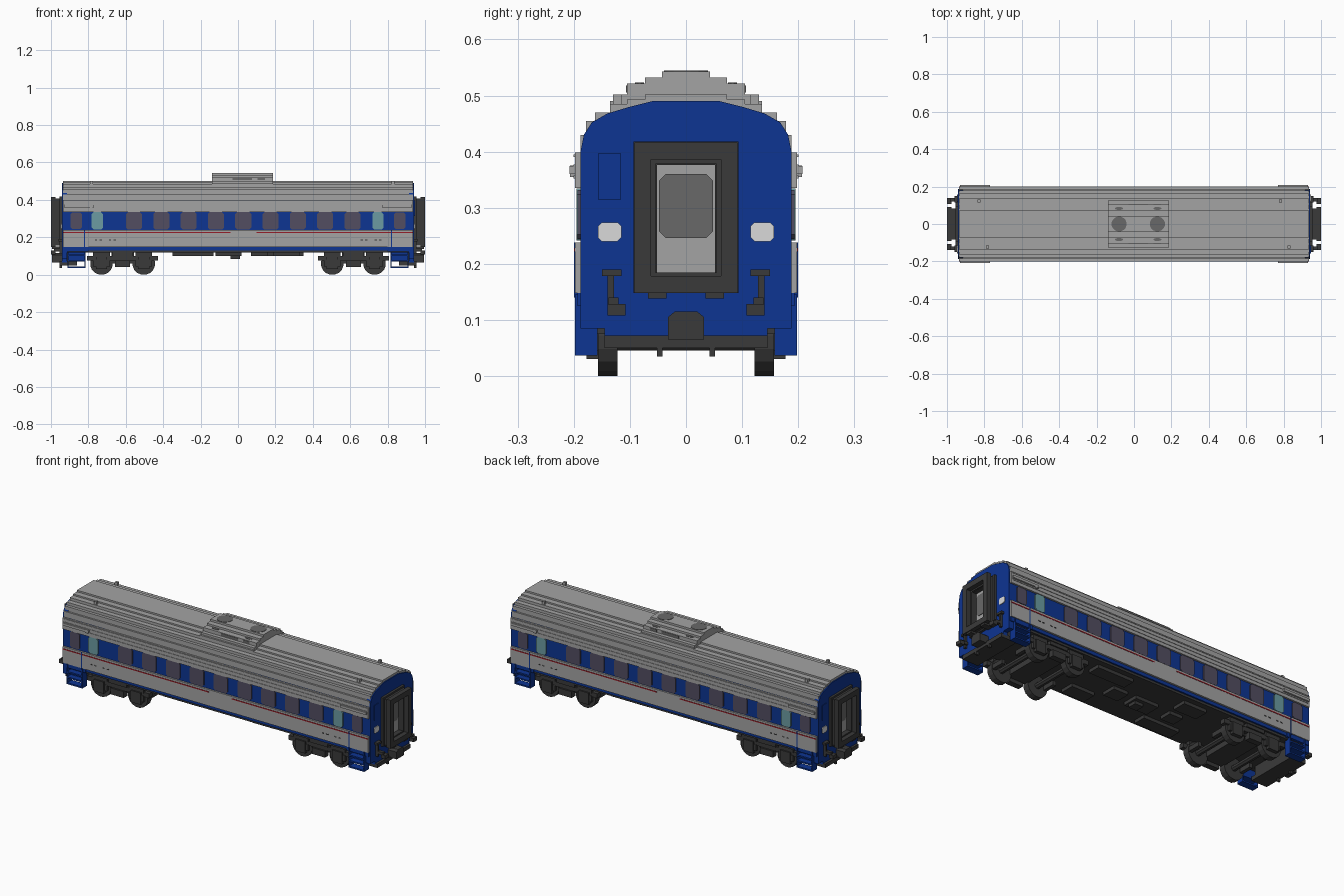
import bpy, bmesh, math
from mathutils import Matrix

cube = bpy.data.objects.get("Cube")
if cube:
    bpy.data.objects.remove(cube, do_unlink=True)


def material(name, r, g, b):
    m = bpy.data.materials.new(name)
    m.use_nodes = True
    m.diffuse_color = (r, g, b, 1)
    m.node_tree.nodes["Principled BSDF"].inputs["Base Color"].default_value = (r, g, b, 1)
    return m


GREY = material("silver grey", 0.37, 0.37, 0.37)
BLUE = material("deep blue", 0.004, 0.035, 0.29)
DARK = material("charcoal", 0.042, 0.042, 0.042)
GLASS = material("smoky glass", 0.085, 0.075, 0.12)
TEAL = material("pale teal glass", 0.15, 0.33, 0.36)
VENT = material("vent grey", 0.14, 0.14, 0.14)
RED = material("red stripe", 0.3, 0.012, 0.02)
LAMP = material("lamp white", 0.7, 0.7, 0.7)


def finish(name, bm, mat, turn=False):
    """Make the object; turn gives a copy rotated half a turn about z."""
    bmesh.ops.recalc_face_normals(bm, faces=bm.faces[:])
    if turn:
        bmesh.ops.rotate(bm, verts=bm.verts[:], matrix=Matrix.Rotation(math.pi, 3, 'Z'))
    me = bpy.data.meshes.new(name)
    bm.to_mesh(me)
    bm.free()
    me.materials.append(mat)
    ob = bpy.data.objects.new(name, me)
    bpy.context.collection.objects.link(ob)
    return ob


def add_prism(bm, pts, axis, a, b):
    """Extrude a closed 2D outline along x, y or z from a to b."""
    place = {'x': lambda p, t: (t, p[0], p[1]),
             'y': lambda p, t: (p[0], t, p[1]),
             'z': lambda p, t: (p[0], p[1], t)}[axis]
    lo = [bm.verts.new(place(p, a)) for p in pts]
    hi = [bm.verts.new(place(p, b)) for p in pts]
    n = len(pts)
    bm.faces.new(lo)
    bm.faces.new(hi[::-1])
    for i in range(n):
        bm.faces.new((lo[i], hi[i], hi[(i + 1) % n], lo[(i + 1) % n]))


def prisms(name, items, mat, both=False):
    """items: (outline, axis, a, b); both repeats the part half a turn round."""
    for turn in ((False, True) if both else (False,)):
        bm = bmesh.new()
        for it in items:
            add_prism(bm, *it)
        finish(name + ("_turned" if turn else ""), bm, mat, turn)


def rect(x0, x1, y0, y1):
    return [(x0, y0), (x1, y0), (x1, y1), (x0, y1)]


def boxes(name, items, mat, both=False):
    prisms(name, [(rect(*b[:4]), 'z', b[4], b[5]) for b in items], mat, both)


def mirror_y(items):
    return items + [(x0, x1, -y1, -y0, z0, z1) for x0, x1, y0, y1, z0, z1 in items]


def circle(cx, cy, rx, ry, n=16):
    return [(cx + rx * math.cos(2 * math.pi * (i + .5) / n),
             cy + ry * math.sin(2 * math.pi * (i + .5) / n)) for i in range(n)]


def octagon(cx, cz, w, h, c):
    return [(cx + sx * dx, cz + sz * dz) for sx, sz, seq in
            ((1, 1, 0), (-1, 1, 1), (-1, -1, 0), (1, -1, 1))
            for dx, dz in (((w, h - c), (w - c, h)) if not seq else ((w - c, h), (w, h - c)))]


def symmetric(half):
    return half + [(-y, z) for y, z in reversed(half)]


# Body shell, ridged roof and silver lower panels
boxes("body_shell", [(-.93, .93, -.188, .188, .13, .40)], BLUE)
roof = [(.198, .335), (.198, .398), (.188, .398), (.188, .43), (.178, .43), (.178, .455),
        (.162, .455), (.162, .47), (.135, .47), (.135, .485), (.105, .485), (.105, .493),
        (.073, .493), (.073, .502)]
prisms("roof", [(symmetric(roof), 'x', -.936, .936)], GREY)
boxes("lower_side_panel", [(-.936, .936, -.198, -.17, .148, .238)], GREY, True)
boxes("red_stripe", [(-.936, -.04, -.1995, -.195, .222, .228),
                     (.1, .936, -.1995, -.195, .222, .228)], RED, True)
boxes("roof_ridges", [(-.93, .93, -.2005, -.195, z, z + .005) for z in (.352, .372, .39)], GREY, True)
boxes("floor_pan", [(-.93, .93, -.18, .18, .118, .131)], DARK)

# Windows along each side
prisms("side_windows", [(octagon(-.556 + .146 * i, .288, .043, .046, .01), 'y', -.193, -.186)
                        for i in range(9)], GLASS, True)
prisms("end_windows", [(octagon(x, .288, .03, .044, .008), 'y', -.193, -.186)
                       for x in (-.865, .865)], GLASS, True)
prisms("door_windows", [(octagon(x, .288, .03, .046, .01), 'y', -.195, -.186)
                        for x in (-.752, .748)], TEAL, True)

# Door seams, hand rails, small side fittings
boxes("door_seams", [(x - .003, x + .003, -.2, -.18, .14, .238) for x in (-.82, .82)], BLUE, True)
boxes("roof_rails", [(x - .08, x + .08, -.208, -.195, .36, .374) for x in (-.9 + .05, .85)], GREY, True)
boxes("side_lamp", [(-.793, -.776, -.207, -.195, .355, .375)], GREY, True)
boxes("side_marks", [(x, x + .012, -.1995, -.195, .182, .187)
                     for x in (-.765, -.74, -.69, -.665, .655, .68, .73, .755)], DARK, True)
boxes("roof_lugs", [(-.79, -.776, -.13, -.115, .48, .502), (.82, .836, -.13, -.115, .48, .502)], GREY, True)

# Roof equipment pod with fans and vents
pod = [(.135, .48), (.135, .49), (.125, .49), (.125, .502), (.105, .502), (.105, .521),
       (.073, .521), (.073, .532), (.043, .532), (.043, .543)]
prisms("roof_pod", [(symmetric(pod), 'x', -.14, .186)], GREY)
prisms("pod_fans", [(circle(x, 0, .041, .04), 'z', .54, .545) for x in (-.08, .125)], VENT)
prisms("pod_small_vents", [(circle(x, y, .022, .008, 10), 'z', .518, .523)
                           for x in (-.08, .125) for y in (-.083, .083)], VENT)
boxes("pod_side_vents", mirror_y([(-.03, .075, .1, .107, .505, .518),
                                  (.105, .145, .1, .107, .505, .518)]), VENT)

# Blue end walls with rounded top
end = [(.145, .065), (.145, .085), (.188, .085), (.188, .40), (.182, .43), (.168, .452),
       (.14, .468), (.1, .48), (.06, .49)]
prisms("end_wall", [(symmetric(end), 'x', .915, .942)], BLUE, True)
boxes("end_hatch", [(.94, .945, -.157, -.116, .315, .397)], BLUE, True)
prisms("end_lamps", [(octagon(y, .257, .021, .017, .007), 'x', .94, .946)
                     for y in (-.136, .136)], LAMP, True)

# Gangway frame with ribs, end door and its window
def ring(x0, x1, w, h0, h1, t):
    return [(x0, x1, -w, -w + t, h0, h1), (x0, x1, w - t, w, h0, h1),
            (x0, x1, -w, w, h1 - t, h1), (x0, x1, -w, w, h0, h0 + t)]

boxes("gangway", ring(.94, .955, .094, .148, .418, .03) + ring(.955, .975, .084, .155, .408, .03)
      + ring(.975, 1.0, .092, .148, .416, .03), DARK, True)
boxes("gangway_feet", mirror_y([(.945, .995, .035, .068, .138, .15)]), DARK, True)
boxes("door_frame", ring(.94, .97, .066, .17, .39, .014), DARK, True)
boxes("end_door", [(.94, .946, -.055, .055, .178, .38)], GREY, True)
prisms("end_door_window", [(octagon(0, .303, .048, .057, .012), 'x', .945, .949)], VENT, True)

# Coupler, hoses and buffer beam
prisms("coupler", [([(-.032, .065), (.032, .065), (.032, .105), (.02, .115), (-.02, .115), (-.032, .105)],
                    'x', .93, .995)], DARK, True)
boxes("buffer_beam", [(.86, .955, -.145, .145, .05, .072), (.86, .94, -.12, .12, .072, .12)], DARK, True)
boxes("end_hoses", mirror_y([(.94, .955, .128, .14, .11, .185), (.94, .985, .12, .138, .125, .14),
                             (.975, 1.0, .108, .14, .108, .128), (.94, .96, .115, .15, .178, .19)]),
      DARK, True)
boxes("coupler_pins", mirror_y([(.94, .955, .042, .052, .035, .055)]), DARK, True)

# Boarding steps at each corner
step = []
for xa, xb in ((.815, .82), (.907, .912)):
    step.append((xa, xb, .158, .198, .037, .145))
for z in (.037, .07, .1):
    step.append((.815, .912, .158, .198, z, z + .008))
step.append((.815, .912, .158, .166, .075, .145))
boxes("boarding_steps", mirror_y(step), BLUE, True)
boxes("sill", [(.80, .936, -.193, .193, .125, .15)], BLUE, True)

# Bogies
for label, cx in (("left", .617), ("right", -.617)):
    wheels, parts = [], [(cx - .06, cx + .06, -.15, .15, .06, .12)]
    for wx in (cx - .113, cx + .113):
        for s in (-1, 1):
            a, b = sorted((s * .122, s * .157))
            wheels.append((circle(wx, .06, .061, .061), 'y', a, b))
        wheels.append((circle(wx, .06, .016, .016, 8), 'y', -.13, .13))
        parts += mirror_y([(wx - .03, wx + .03, .15, .177, .03, .095),
                           (wx - .045, wx + .045, .15, .17, .045, .08),
                           (wx - .045, wx + .045, .13, .17, .095, .122)])
    parts += mirror_y([(cx - .19, cx + .19, .14, .168, .075, .1),
                       (cx - .04, cx + .04, .145, .177, .04, .075),
                       (cx - .055, cx + .055, .145, .175, .1, .125),
                       (cx - .17, cx - .15, .05, .15, .05, .075),
                       (cx + .15, cx + .17, .05, .15, .05, .075)])
    prisms("bogie_wheels_" + label, wheels, DARK)
    boxes("bogie_frame_" + label, parts, DARK)

# Underfloor equipment
boxes("underfloor_boxes", [(-.35, -.13, -.15, -.08, .1, .12), (.19, .33, -.15, -.07, .1, .12),
                           (-.33, -.19, .07, .15, .1, .12), (.13, .35, .08, .15, .1, .12),
                           (-.12, .02, -.05, .04, .1, .12), (-.04, .01, -.03, .02, .083, .1),
                           (.07, .16, -.04, .04, .1, .12), (-.28, -.2, -.04, .03, .1, .12)], DARK)
